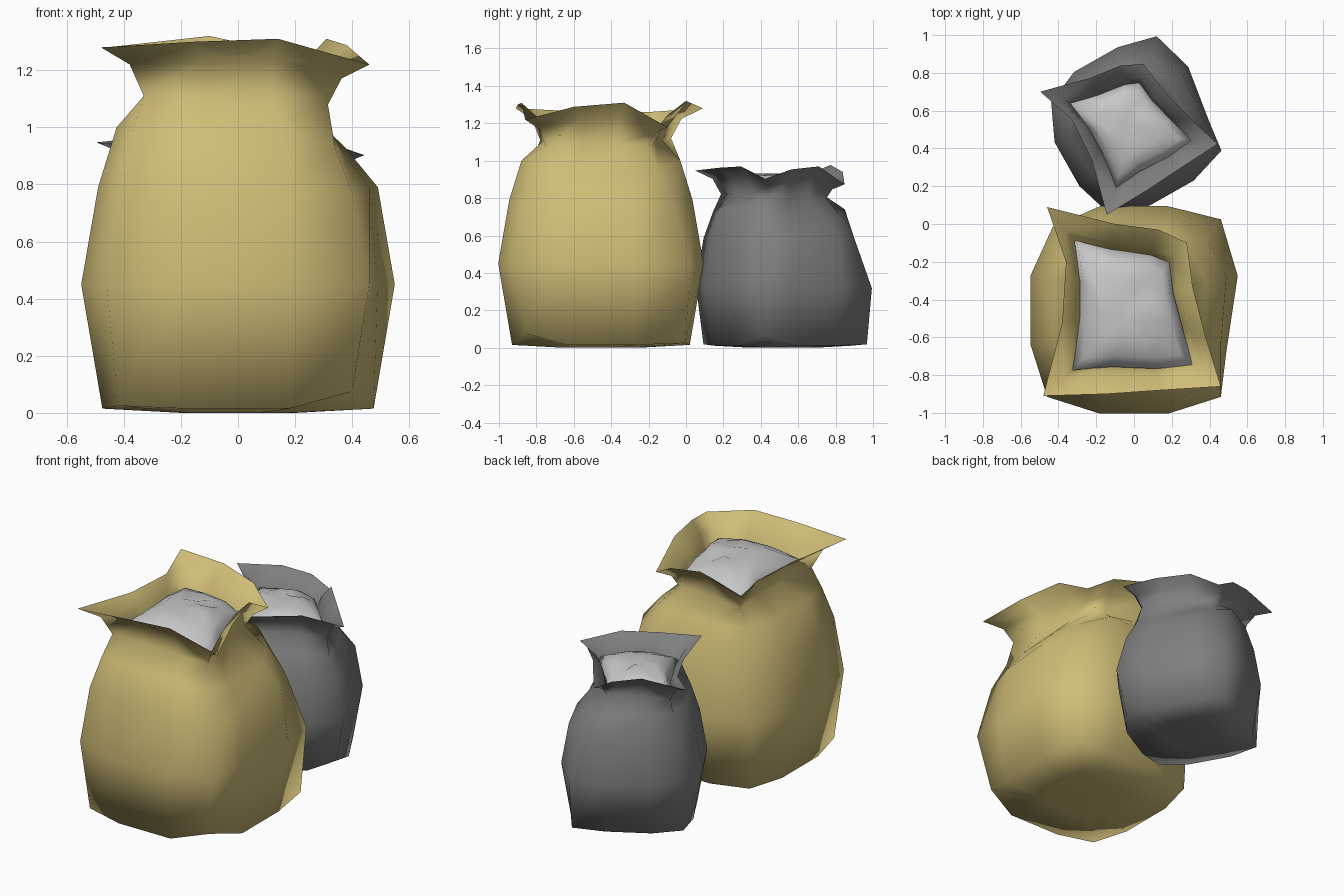
import bpy, bmesh, random
from math import radians
from mathutils import Vector, Matrix

if "Cube" in bpy.data.objects:
    bpy.data.objects.remove(bpy.data.objects["Cube"], do_unlink=True)


def material(name, r, g, b):
    m = bpy.data.materials.new(name)
    m.use_nodes = True
    m.diffuse_color = (r, g, b, 1)
    m.node_tree.nodes["Principled BSDF"].inputs["Base Color"].default_value = (r, g, b, 1)
    return m


tan = material("tan cloth", 0.63, 0.51, 0.185)
dark = material("dark grey cloth", 0.21, 0.21, 0.21)
powder = material("pale grey powder", 0.57, 0.57, 0.57)

MID_Y = -0.455
# Indices into each twelve-point ring, counter-clockwise from the front right corner
FRONT_LEFT, LEFT_A, LEFT_B, BACK_LEFT, BACK_RIGHT = 3, 4, 5, 6, 9

# Tied neck and flared lip
NECK = [Vector(p) for p in (
    (-.33, -.78, 1.11), (-.12, -.76, 1.1), (.12, -.77, 1.1), (.315, -.75, 1.08),
    (.26, -.55, 1.09), (.21, -.36, 1.09), (.19, -.20, 1.08), (.09, -.16, 1.1),
    (-.12, -.13, 1.11), (-.32, -.08, 1.12), (-.29, -.3, 1.11), (-.29, -.5, 1.11))]
LIP = [Vector(p) for p in (
    (-.48, -.91, 1.28), (-.15, -.9, 1.3), (.14, -.88, 1.31), (.46, -.86, 1.22),
    (.38, -.6, 1.288), (.31, -.33, 1.31), (.28, -.1, 1.18), (.13, -.03, 1.27),
    (-.1, 0, 1.32), (-.46, .09, 1.28), (-.36, -.2, 1.26), (-.38, -.52, 1.26))]


def body_ring(side, corner, z, lift=0, spread=.18, tweaks={}):
    """Bulging square: a corner and two side points, turned four times."""
    pts = []
    for k in range(4):
        turn = Matrix.Rotation(radians(90 * k), 3, 'Z')
        for x, y, h in ((-corner, -corner, z + lift), (-spread, -side, z), (spread, -side, z)):
            pts.append(turn @ Vector((x, y, h)) + Vector((0, MID_Y, 0)))
    for i, offset in tweaks.items():
        pts[i] += Vector(offset)
    return pts


def blend(a, b, t, tz):
    return [Vector((*p.lerp(q, t).xy, p.z + (q.z - p.z) * tz)) for p, q in zip(a, b)]


def inset(ring, amount):
    c = Vector((-.04, MID_Y, 0))
    return [Vector((*(c.xy + (p.xy - c.xy) * (1 - amount)), p.z)) for p in ring]


def loft(name, rings, mat, place, sharp_ring=None, cap_start=False, cap_end=False):
    bm = bmesh.new()
    loops = [[bm.verts.new(p) for p in r] for r in rings]
    n = len(loops[0])
    for a, b in zip(loops, loops[1:]):
        for i in range(n):
            j = (i + 1) % n
            bm.faces.new((a[i], a[j], b[j], b[i]))
    for loop, wanted, flip in ((loops[0], cap_start, True), (loops[-1], cap_end, False)):
        if wanted:
            bm.faces.new(loop[::-1] if flip else loop)
    for f in bm.faces:
        f.smooth = True
    if sharp_ring is not None:
        lip = set(loops[sharp_ring])
        for e in bm.edges:
            if e.verts[0] in lip and e.verts[1] in lip:
                e.smooth = False
    bm.transform(place)
    me = bpy.data.meshes.new(name)
    bm.to_mesh(me)
    bm.free()
    me.materials.append(mat)
    ob = bpy.data.objects.new(name, me)
    bpy.context.collection.objects.link(ob)
    return ob


def sack(prefix, cloth, place, seed):
    rng = random.Random(seed)
    flare = blend(NECK, LIP, .33, .65)
    # Cloth: base, bulging body, sloping shoulders, neck, lip, then back down the inside
    rings = [body_ring(.2, .17, 0, spread=.08),
             body_ring(.475, .42, .015, .01, tweaks={
                 FRONT_LEFT: (-.02, .02, .05), BACK_LEFT: (.02, .03, 0)}),
             body_ring(.549, .46, .45, tweaks={
                 LEFT_A: (-.06, -.04, 0), BACK_LEFT: (0, .02, -.02), BACK_RIGHT: (.03, -.02, 0)}),
             body_ring(.49, .42, .79, tweaks={
                 FRONT_LEFT: (-.02, .02, -.02), LEFT_A: (-.03, 0, 0),
                 BACK_LEFT: (-.04, -.04, 0), BACK_RIGHT: (.04, -.04, 0)}),
             body_ring(.425, .37, 1.0, -.02, .16, tweaks={
                 FRONT_LEFT: (-.03, .04, -.05), LEFT_A: (-.06, 0, -.08), LEFT_B: (-.05, 0, -.07),
                 BACK_LEFT: (-.07, -.06, -.03), BACK_RIGHT: (.04, -.05, -.01)}),
             NECK, flare, LIP, inset(flare, .025), inset(NECK, .02)]
    loft(prefix + "_sack", rings, cloth, place, sharp_ring=7, cap_start=True)
    # Lumpy filling, rounded off towards the corners
    fill = []
    for t, z in ((.012, 1.12), (.08, 1.18), (.2, 1.215), (.45, 1.24), (.75, 1.25)):
        ring = inset(NECK, t)
        for i, p in enumerate(ring):
            p.z = z + rng.uniform(-.012, .012)
            if i % 3 == 0:
                p.z -= .04 * (1 - t)
        fill.append(ring)
    loft(prefix + "_filling", fill, powder, place, cap_end=True)


sack("large", tan, Matrix.Identity(4), 1)
sack("small", dark, Matrix.Translation((-.167, .81, 0))
     @ Matrix.Rotation(radians(29.5), 4, 'Z') @ Matrix.Scale(.74, 4), 2)
